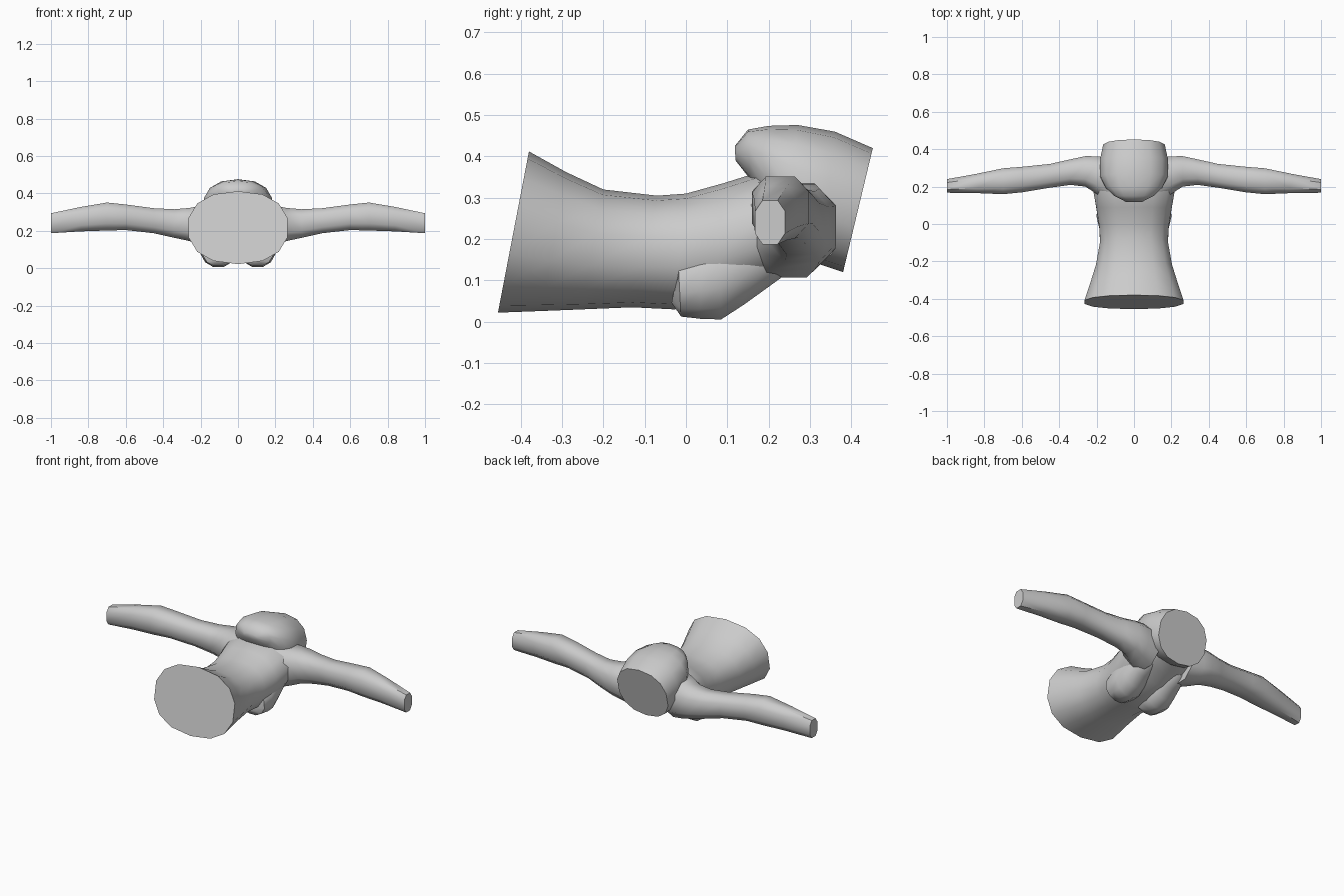
import bpy, bmesh, math
from mathutils import Vector

if "Cube" in bpy.data.objects:
    bpy.data.objects.remove(bpy.data.objects["Cube"])

grey = bpy.data.materials.new("plain grey")
grey.use_nodes = True
grey.diffuse_color = (0.6, 0.6, 0.6, 1)
grey.node_tree.nodes["Principled BSDF"].inputs["Base Color"].default_value = grey.diffuse_color


def loft(name, rings, sides, power=2.0, mirror=False):
    """Skin rings given as (centre, half axis, other half axis), with flat end caps."""
    bm = bmesh.new()
    loops = []
    for centre, u, v in rings:
        loop = []
        for i in range(sides):
            a = 2 * math.pi * (i + 0.5) / sides
            c, s = math.cos(a), math.sin(a)
            c = math.copysign(abs(c) ** (2 / power), c)
            s = math.copysign(abs(s) ** (2 / power), s)
            loop.append(bm.verts.new(centre + u * c + v * s))
        loops.append(loop)
    for a, b in zip(loops, loops[1:]):
        for i in range(sides):
            j = (i + 1) % sides
            bm.faces.new((a[i], a[j], b[j], b[i]))
    bm.faces.new(loops[0])
    bm.faces.new(loops[-1])
    bmesh.ops.recalc_face_normals(bm, faces=bm.faces)
    mesh = bpy.data.meshes.new(name)
    bm.to_mesh(mesh)
    bm.free()
    mesh.materials.append(grey)
    obj = bpy.data.objects.new(name, mesh)
    bpy.context.collection.objects.link(obj)
    if mirror:
        obj.modifiers.new("other side", "MIRROR")
    bpy.ops.object.select_all(action="DESELECT")
    obj.select_set(True)
    bpy.context.view_layer.objects.active = obj
    bpy.ops.object.shade_smooth_by_angle(angle=math.radians(50))
    return obj


def profile_rings(profile, x=0.0):
    """Rings from (top y, top z, bottom y, bottom z, half width)."""
    rings = []
    for ty, tz, by, bz, w in profile:
        top, bottom = Vector((x, ty, tz)), Vector((x, by, bz))
        rings.append(((top + bottom) / 2, Vector((w, 0, 0)), (top - bottom) / 2))
    return rings


# Torso from the cut hips to the neck
loft("torso", profile_rings([
    (-.38, .412, -.455, .022, .27),
    (-.29, .362, -.35, .026, .238),
    (-.20, .32, -.25, .03, .208),
    (-.07, .305, -.13, .035, .185),
    (0, .31, -.03, .03, .19),
    (.09, .335, .07, .035, .205),
    (.17, .36, .18, .08, .222),
    (.26, .35, .25, .12, .22),
    (.32, .33, .31, .145, .17),
    (.35, .30, .34, .16, .12)]), 14, 2.3)

# Head with a flat cut face
loft("head", profile_rings([
    (.452, .42, .38, .12, .168),
    (.36, .46, .32, .14, .186),
    (.27, .476, .24, .20, .186),
    (.20, .474, .19, .28, .155),
    (.15, .465, .155, .345, .11),
    (.118, .425, .12, .39, .045)]), 14, 2.3)

# Chest swellings
loft("chest", profile_rings([
    (-.02, .12, -.035, .045, .04),
    (-.02, .17, -.012, .01, .085),
    (.04, .20, .035, .004, .098),
    (.08, .22, .085, .002, .096),
    (.14, .24, .14, .038, .09),
    (.22, .25, .20, .082, .075),
    (.28, .25, .265, .13, .05)], x=.105), 12, 2.1, mirror=True)

# Arms: x, low y, high y, low z, high z
arm = [(.12, .10, .36, .10, .345),
       (.20, .155, .368, .12, .34),
       (.26, .195, .368, .14, .328),
       (.34, .205, .35, .158, .32),
       (.45, .19, .325, .183, .325),
       (.60, .165, .31, .20, .345),
       (.70, .155, .302, .197, .356),
       (.84, .162, .272, .193, .332),
       (1.0, .165, .242, .184, .297)]
loft("arms", [(Vector((x, (a + b) / 2, (c + d) / 2)),
               Vector((0, (b - a) / 2, 0)), Vector((0, 0, (d - c) / 2)))
              for x, a, b, c, d in arm], 8, 2.6, mirror=True)
